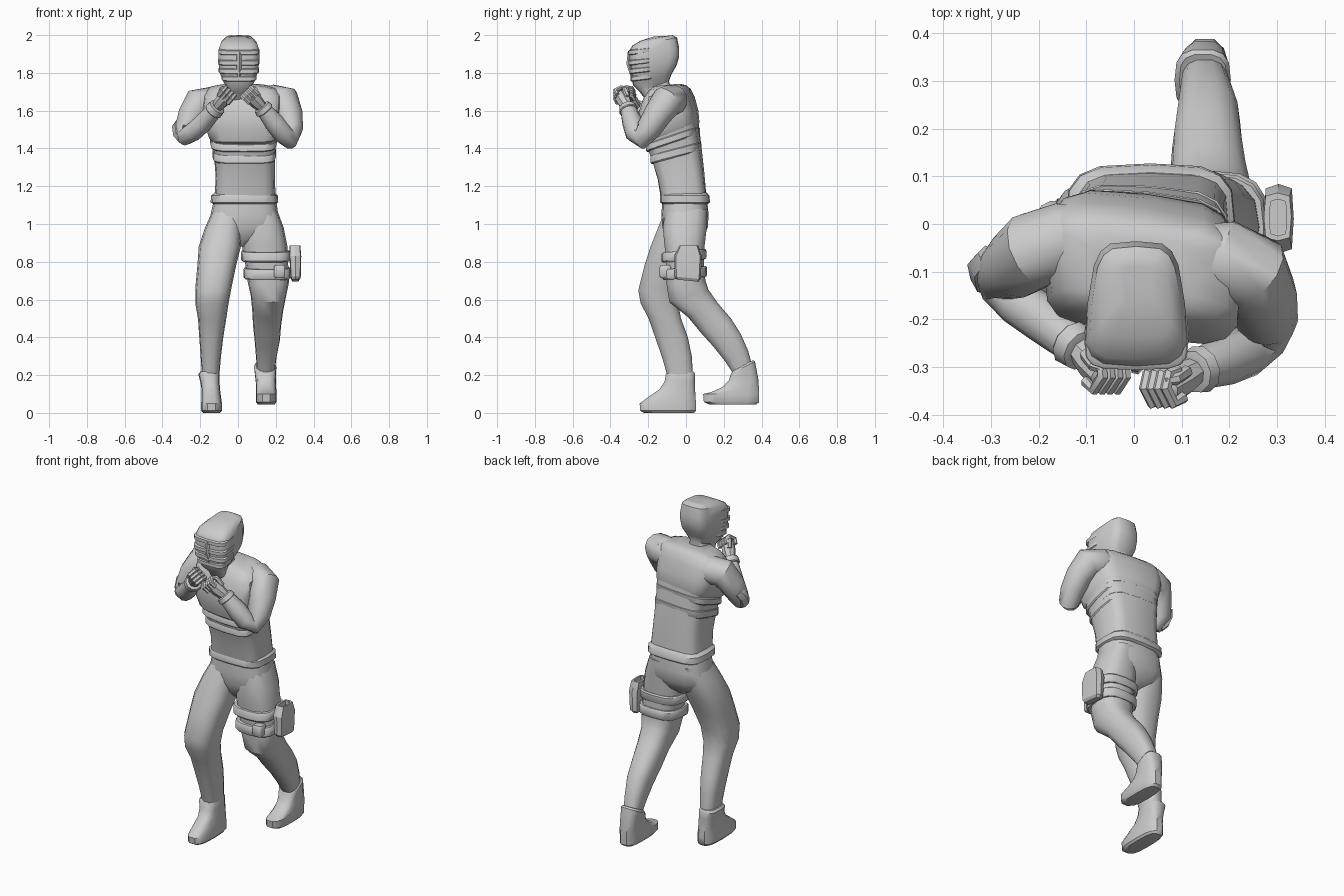
import bpy, bmesh, math
from mathutils import Vector, Quaternion


def finish(name, rings, angle=38):
    """Skin a list of equal vertex rings, cap both ends and shade."""
    bm = bmesh.new()
    vs = [[bm.verts.new(p) for p in r] for r in rings]
    n = len(vs[0])
    for a, b in zip(vs, vs[1:]):
        for i in range(n):
            bm.faces.new((a[i], a[(i + 1) % n], b[(i + 1) % n], b[i]))
    bm.faces.new(vs[0][::-1])
    bm.faces.new(vs[-1])
    bmesh.ops.recalc_face_normals(bm, faces=bm.faces)
    me = bpy.data.meshes.new(name)
    bm.to_mesh(me)
    bm.free()
    ob = bpy.data.objects.new(name, me)
    bpy.context.collection.objects.link(ob)
    bpy.ops.object.select_all(action='DESELECT')
    ob.select_set(True)
    bpy.context.view_layer.objects.active = ob
    bpy.ops.object.shade_smooth_by_angle(angle=math.radians(angle))
    return ob


def loft(name, rows, n=16, p=2.6, angle=38):
    """Rows: z, x0, x1, y0, y1, [slope of z along y, shear of y along x]."""
    rings = []
    for row in rows:
        z, x0, x1, y0, y1, slope, shear = (list(row) + [0, 0])[:7]
        ring = []
        for i in range(n):
            a = 2 * math.pi * i / n
            c, s = math.cos(a), math.sin(a)
            dx = math.copysign(abs(c) ** (2 / p), c) * (x1 - x0) / 2
            dy = math.copysign(abs(s) ** (2 / p), s) * (y1 - y0) / 2
            ring.append(((x0 + x1) / 2 + dx, (y0 + y1) / 2 + dy + shear * dx, z + slope * dy))
        rings.append(ring)
    return finish(name, rings, angle)


def tube(name, pts, n=10):
    """Tube through points (x, y, z, radius)."""
    ps = [Vector(q[:3]) for q in pts]
    side, last, rings = None, None, []
    for k, c in enumerate(ps):
        t = (ps[min(k + 1, len(ps) - 1)] - ps[max(k - 1, 0)]).normalized()
        side = t.orthogonal().normalized() if last is None else last.rotation_difference(t) @ side
        last = t
        rings.append([c + Quaternion(t, 2 * math.pi * i / n) @ side * pts[k][3] for i in range(n)])
    return finish(name, rings)


def band(name, z0, z1, x0, x1, y0, y1, slope=0, shear=0, lip=.006, p=2.6):
    """Closed strap with slightly rounded edges."""
    small = (x0 + lip, x1 - lip, y0 + lip, y1 - lip, slope, shear)
    big = (x0, x1, y0, y1, slope, shear)
    e = (z1 - z0) * .15
    loft(name, [(z0, *small), (z0 + e, *big), (z1 - e, *big), (z1, *small)], p=p)


# Torso, leaning forward, with stepped vest and belt
loft("torso", [
    (1.12, -.125, .2, -.13, .11), (1.25, -.118, .195, -.15, .098, .1, -.03),
    (1.34, -.125, .195, -.17, .085, .25, -.06), (1.46, -.14, .2, -.2, .065, .38, -.1),
    (1.52, -.16, .215, -.22, .055, .38, -.12)], p=4)
loft("chest_vest", [
    (1.47, -.145, .198, -.2, .058, .38, -.12), (1.487, -.16, .213, -.222, .063, .38, -.12),
    (1.55, -.18, .222, -.24, .055, .36, -.13), (1.63, -.19, .225, -.24, .035, .32, -.13),
    (1.69, -.18, .225, -.215, .015, .22, -.12), (1.72, -.15, .2, -.19, -.005, .15, -.1),
    (1.735, -.09, .13, -.17, -.03, .1, -.08)], p=4)
band("upper_rib_band", 1.425, 1.468, -.148, .206, -.206, .068, .34, -.1, p=4)
band("lower_rib_band", 1.35, 1.4, -.136, .201, -.186, .08, .26, -.07, p=4)
loft("belt", [(1.105, -.13, .2, -.125, .115), (1.115, -.145, .213, -.137, .127),
              (1.15, -.143, .211, -.138, .124), (1.168, -.12, .19, -.125, .108)], p=3.6)

# Head: narrower toward the back
head = loft("head", [
    (1.66, -.06, .07, -.2, -.07, .3), (1.728, -.05, .06, -.245, -.09, .38),
    (1.765, -.078, .088, -.28, -.075, .3), (1.82, -.105, .112, -.293, -.05, .15),
    (1.88, -.108, .117, -.3, -.036, .05), (1.925, -.108, .117, -.3, -.036, .05),
    (1.965, -.098, .107, -.285, -.047, .18), (1.985, -.075, .084, -.24, -.07, .17),
    (1.995, -.03, .04, -.17, -.09, .05)], p=4)
for v in head.data.vertices:
    t = max(0, min(1, (v.co.y + .25) / .2))
    v.co.x = .005 + (v.co.x - .005) * (1 - .22 * t)
# Mask ridges across the face
for i, (z, w) in enumerate([(1.915, .108), (1.86, .11), (1.815, .107), (1.775, .092)]):
    band(f"mask_ridge_{i}", z - .014, z + .014, .005 - w, .005 + w,
         -.306 + .006 * max(0, i - 1), -.17, .12, p=4)
tube("mask_centre_ridge", [(.005, -.295, 1.91, .014), (.005, -.302, 1.85, .014), (.005, -.275, 1.76, .012)], 6)

# Hips and legs
loft("hips", [(1.14, -.125, .2, -.125, .11), (1.05, -.145, .213, -.13, .12),
              (.98, -.155, .225, -.125, .115), (.92, -.1, .16, -.1, .08),
              (.88, -.03, .07, -.06, .03)], p=3)
loft("front_leg", [
    (1.08, -.13, .03, -.11, .11), (.98, -.175, .02, -.15, .09), (.88, -.208, .015, -.19, .05),
    (.78, -.215, -.01, -.222, .01), (.66, -.226, -.035, -.255, -.03, .1), (.58, -.226, -.05, -.242, -.04),
    (.5, -.212, -.062, -.2, -.025), (.4, -.205, -.078, -.165, .012), (.3, -.198, -.09, -.13, .032),
    (.18, -.19, -.1, -.095, .04)], n=14)
loft("rear_leg", [
    (1.08, .04, .205, -.11, .115), (.98, .03, .242, -.125, .112), (.88, .022, .262, -.115, .1),
    (.78, .04, .266, -.105, .098), (.69, .052, .27, -.105, .105, .1), (.62, .068, .255, -.09, .12, .33),
    (.545, .075, .24, .01, .168, .5), (.46, .08, .228, .08, .24, .5), (.385, .088, .222, .145, .29, .5),
    (.3, .095, .205, .208, .33, .5), (.23, .1, .195, .25, .35, .5)], n=14)

# Boots
loft("front_boot", [
    (0, -.185, -.095, -.225, .045), (.012, -.195, -.085, -.245, .055), (.05, -.195, -.085, -.248, .056),
    (.085, -.193, -.09, -.2, .052), (.125, -.193, -.095, -.142, .05), (.165, -.2, -.098, -.115, .048),
    (.205, -.21, -.098, -.108, .05), (.218, -.2, -.105, -.1, .042)], n=14, p=3)
loft("rear_boot", [
    (.045, .105, .195, .12, .375), (.058, .095, .203, .092, .39), (.1, .095, .203, .088, .39),
    (.122, .095, .203, .13, .388, .1), (.155, .095, .2, .19, .385, .2), (.2, .09, .2, .225, .375, .4),
    (.24, .085, .203, .238, .366, .5), (.252, .095, .195, .246, .356, .5)], n=14, p=3)

# Thigh straps with front buckle pouch and holster
band("upper_thigh_strap", .805, .858, .015, .278, -.13, .108, .08, p=3)
band("lower_thigh_strap", .712, .768, .028, .282, -.125, .112, .08, p=3)
band("strap_pouch", .715, .782, .19, .25, -.14, -.08, p=6)
loft("thigh_holster", [
    (.7, .285, .322, -.05, .065, -.1), (.715, .278, .332, -.06, .078, -.1),
    (.83, .272, .335, -.062, .084), (.885, .272, .33, -.035, .065),
    (.885, .284, .32, -.025, .052), (.82, .284, .32, -.025, .052)], n=8, p=5, angle=25)


# Raised arms and fists
def fist(side, wrist, tip):
    w, t = Vector(wrist), Vector(tip)
    d = (t - w).normalized()
    n = Vector((0, -1, 0))
    n = (n - d * n.dot(d)).normalized()
    s = d.cross(n)
    if s.z < 0:
        s = -s
    m = w.lerp(t, .5)
    tube(f"{side}_palm", [(*w, .03), (*m, .038), (*t, .037), (*(t + d * .012), .026)], 8)
    for k in range(4):
        b = t + s * (k - 1.5) * .021
        path = [b - d * .015 + n * .026, b + d * .018 + n * .026, b + d * .026 - n * .012,
                b + d * .006 - n * .036, b - d * .022 - n * .032]
        tube(f"{side}_finger_{k}", [(*q, .0125) for q in path], 6)
    tube(f"{side}_thumb", [(*(m + s * .03 - n * .02), .014), (*(t + s * .042 - n * .022), .013),
                           (*(t + d * .022 + s * .03 - n * .026), .009)], 6)


def arm(side, pts, tip):
    tube(f"{side}_arm", pts, 12)
    e, w = Vector(pts[-2][:3]), Vector(pts[-1][:3])
    c = e.lerp(w, .72)
    tube(f"{side}_cuff", [(*c, .046), (*e.lerp(w, .76), .051), (*w, .046),
                          (*e.lerp(w, 1.03), .034)], 10)
    fist(side, w, tip)


arm("left", [(.12, -.07, 1.64, .07), (.19, -.075, 1.655, .085), (.245, -.1, 1.65, .085),
             (.268, -.15, 1.58, .075), (.278, -.2, 1.5, .066), (.268, -.238, 1.452, .056),
             (.235, -.268, 1.48, .054), (.19, -.285, 1.54, .054), (.125, -.31, 1.62, .04)],
    (.065, -.345, 1.68))
arm("right", [(-.08, -.03, 1.64, .07), (-.15, -.035, 1.645, .082), (-.21, -.055, 1.64, .083),
              (-.248, -.085, 1.57, .073), (-.278, -.105, 1.5, .058), (-.275, -.13, 1.465, .05),
              (-.24, -.165, 1.485, .05), (-.19, -.2, 1.53, .05), (-.11, -.265, 1.62, .04)],
    (-.06, -.315, 1.68))
# Elbow guard
tube("elbow_guard", [(-.3, -.07, 1.54, .03), (-.315, -.09, 1.515, .035), (-.31, -.115, 1.475, .034),
                     (-.29, -.125, 1.44, .022)], 6)
